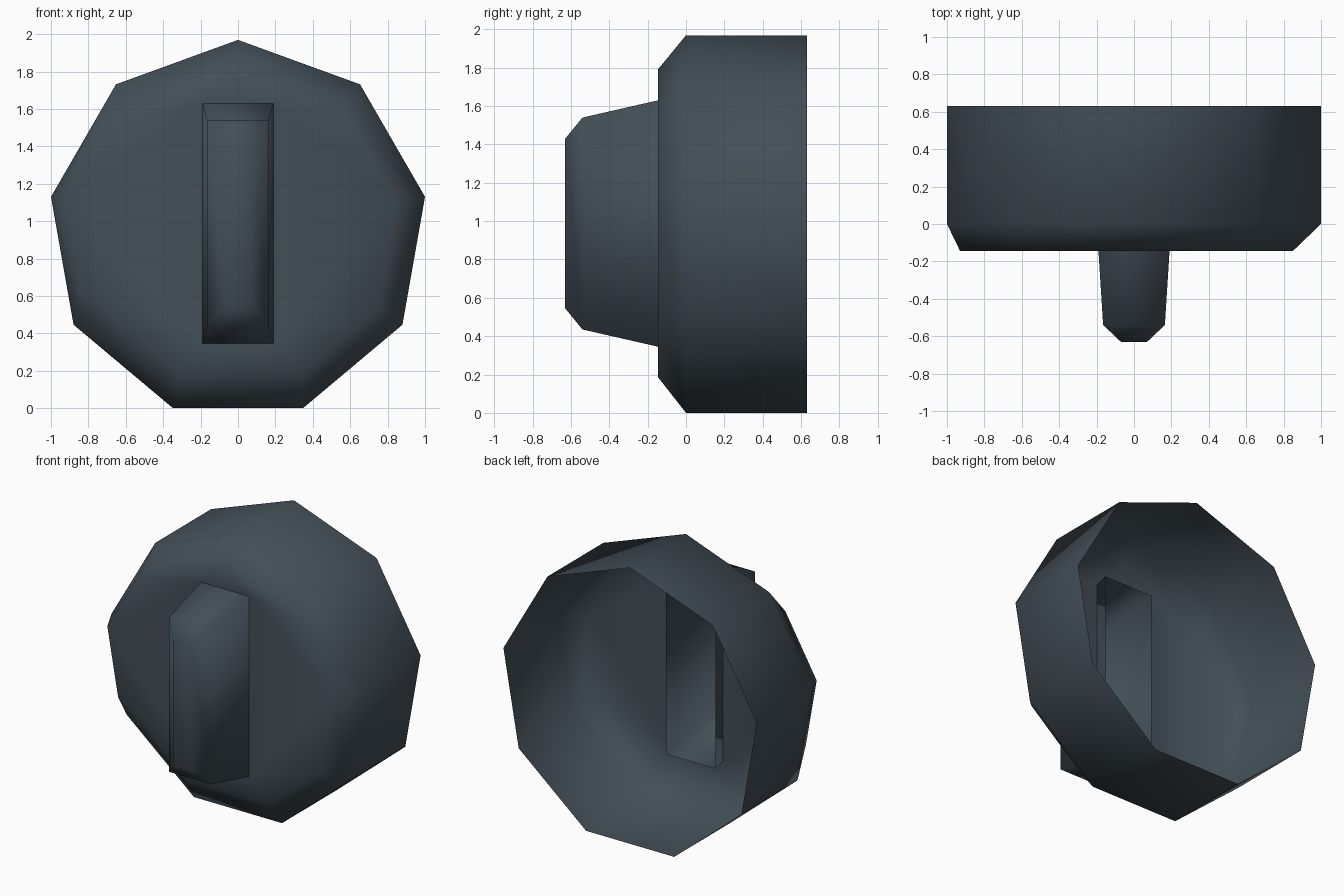
import bpy, bmesh, math
from mathutils import Vector

if "Cube" in bpy.data.objects:
    bpy.data.objects.remove(bpy.data.objects["Cube"])

slate = bpy.data.materials.new("dark slate")
slate.diffuse_color = (0.055, 0.077, 0.095, 1)
slate.use_nodes = True
slate.node_tree.nodes["Principled BSDF"].inputs["Base Color"].default_value = slate.diffuse_color

CZ = 0.954          # height of the dial's centre
APOTHEM = 0.954     # centre to flat side of the nine-sided dial


def nonagon(apothems, y):
    """Corners where nine neighbouring side lines meet; side normals at 30 + 40*i degrees."""
    pts = []
    for i in range(9):
        a, b = (math.radians(30 + 40 * k) for k in (i, i + 1))
        p, q = apothems[i], apothems[(i + 1) % 9]
        det = math.sin(b - a)
        x = (p * math.sin(b) - q * math.sin(a)) / det
        z = (q * math.cos(a) - p * math.cos(b)) / det
        pts.append((x, y, CZ + z))
    return pts


def rect(hx, z0, z1, y):
    return [(hx, y, z0), (hx, y, z1), (-hx, y, z1), (-hx, y, z0)]


def loft(bm, rings):
    """Join successive rings of points with quads; return the vertex rings."""
    vr = [[bm.verts.new(p) for p in ring] for ring in rings]
    for r0, r1 in zip(vr, vr[1:]):
        n = len(r0)
        for i in range(n):
            j = (i + 1) % n
            bm.faces.new((r0[i], r0[j], r1[j], r1[i]))
    return vr


def finish(bm, name, outward):
    """Orient faces away from an inner point and create the object."""
    bm.normal_update()
    for f in bm.faces:
        if f.normal.dot(f.calc_center_median() - Vector(outward)) < 0:
            f.normal_flip()
    me = bpy.data.meshes.new(name)
    bm.to_mesh(me)
    bm.free()
    me.materials.append(slate)
    for p in me.polygons:
        p.use_smooth = True
    ob = bpy.data.objects.new(name, me)
    bpy.context.collection.objects.link(ob)
    return ob


# Dial: open-backed nine-sided shell with an uneven front chamfer
bm = bmesh.new()
front = [0.81, 0.786, 0.79, 0.887, 0.887, 0.786, 0.769, 0.81, 0.81]
rings = loft(bm, [nonagon([APOTHEM] * 9, 0.63),
                  nonagon([APOTHEM] * 9, 0.0),
                  nonagon(front, -0.145)])
# front face with a slot for the hollow grip
slot = [bm.verts.new(p) for p in rect(0.19, 0.345, 1.63, -0.145)]
edges = []
for loop in (rings[-1], slot):
    for i, v in enumerate(loop):
        w = loop[(i + 1) % len(loop)]
        edges.append(bm.edges.get((v, w)) or bm.edges.new((v, w)))
bmesh.ops.triangle_fill(bm, use_beauty=True, use_dissolve=False, edges=edges)
finish(bm, "dial_shell", (0, 0.3, CZ))

# Grip: hollow tapered bar, its open end reaching slightly inside the dial
bm = bmesh.new()
rings = loft(bm, [rect(0.195, 0.326, 1.65, -0.055),
                  rect(0.19, 0.345, 1.63, -0.145),
                  rect(0.165, 0.435, 1.54, -0.54),
                  rect(0.07, 0.545, 1.43, -0.63)])
bm.faces.new(rings[-1])
finish(bm, "grip", (0, -0.3, 0.987))
